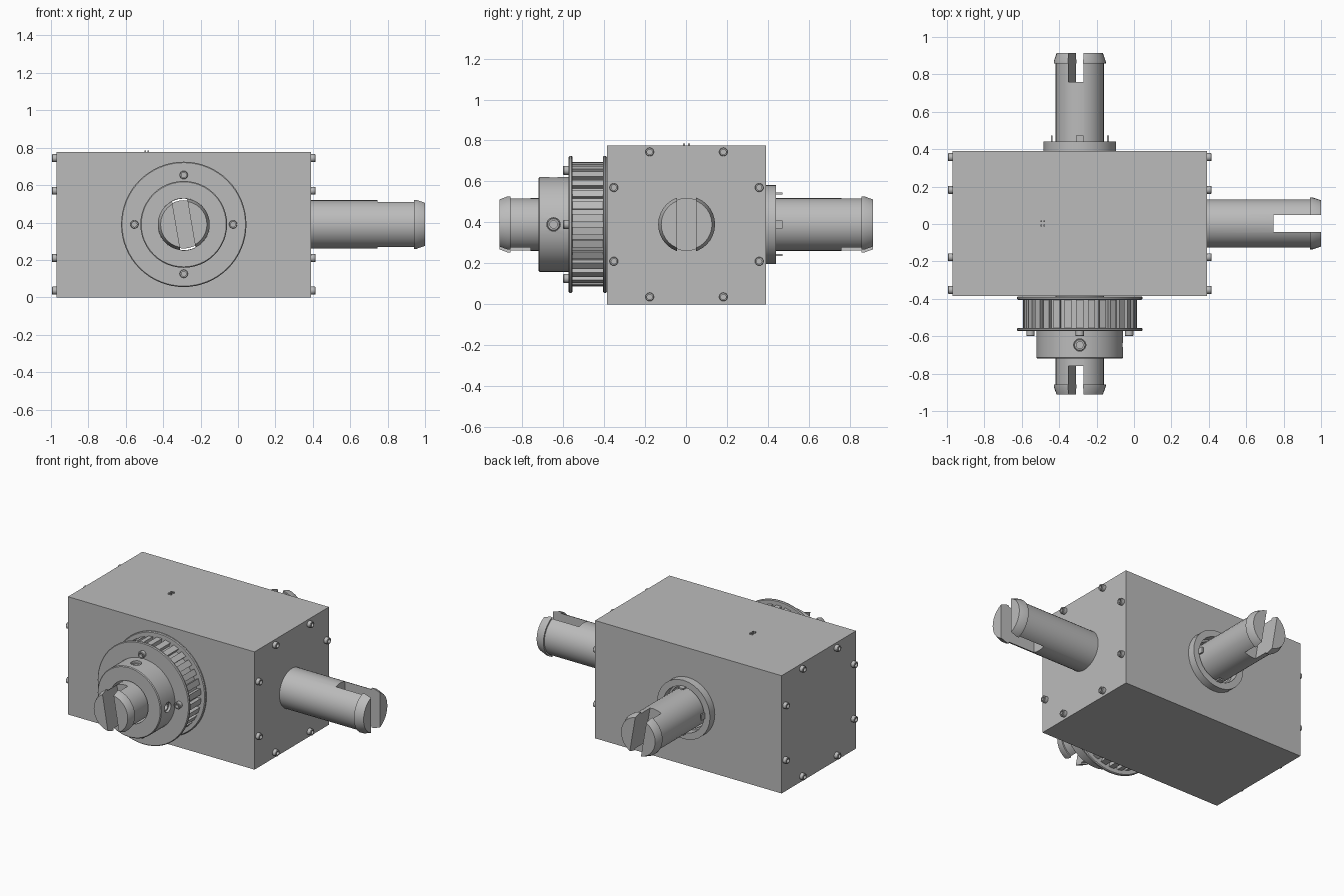
import bpy, bmesh
from math import pi, cos, sin, radians
from mathutils import Vector, Matrix

if "Cube" in bpy.data.objects:
    bpy.data.objects.remove(bpy.data.objects["Cube"], do_unlink=True)

grey = bpy.data.materials.new("light_grey")
grey.use_nodes = True
COLOUR = (0.5, 0.5, 0.5, 1)
grey.diffuse_color = COLOUR
grey.node_tree.nodes["Principled BSDF"].inputs["Base Color"].default_value = COLOUR

CX, CZ = -0.29, 0.39          # centre of the cross shaft
X, Y, Z = Vector((1, 0, 0)), Vector((0, 1, 0)), Vector((0, 0, 1))


def finish(name, bm):
    bmesh.ops.recalc_face_normals(bm, faces=bm.faces)
    mesh = bpy.data.meshes.new(name)
    bm.to_mesh(mesh)
    bm.free()
    mesh.materials.append(grey)
    ob = bpy.data.objects.new(name, mesh)
    bpy.context.collection.objects.link(ob)
    return ob


def lathe(name, profile, at, axis, sides=32, hollow=False):
    """Turn (radius, height) points around an axis; hollow joins last to first."""
    bm = bmesh.new()
    rings = [[bm.verts.new((r * cos(2 * pi * i / sides), r * sin(2 * pi * i / sides), h))
              for i in range(sides)] for r, h in profile]
    pairs = list(zip(rings, rings[1:]))
    if hollow:
        pairs.append((rings[-1], rings[0]))
    else:
        bm.faces.new(rings[0])
        bm.faces.new(rings[-1])
    for a, b in pairs:
        for i in range(sides):
            j = (i + 1) % sides
            bm.faces.new((a[i], a[j], b[j], b[i]))
    place = Matrix.Translation(at) @ axis.to_track_quat('Z', 'Y').to_matrix().to_4x4()
    bm.transform(place)
    return finish(name, bm)


def box(name, centre, size, turn=0):
    bm = bmesh.new()
    bmesh.ops.create_cube(bm, size=1)
    bm.transform(Matrix.Translation(centre) @ Matrix.Rotation(turn, 4, 'Y')
                 @ Matrix.Diagonal((*size, 1)))
    return finish(name, bm)


def cut(ob, *cutters):
    for c in cutters:
        mod = ob.modifiers.new("cut", 'BOOLEAN')
        mod.operation, mod.solver, mod.object = 'DIFFERENCE', 'EXACT', c
    bpy.context.view_layer.update()
    result = bpy.data.meshes.new_from_object(
        ob.evaluated_get(bpy.context.evaluated_depsgraph_get()))
    ob.modifiers.clear()
    ob.data = result
    for c in cutters:
        bpy.data.objects.remove(c, do_unlink=True)


def bolt(name, at, axis, r=0.021, h=0.027):
    """Socket-head screw."""
    lathe(name, [(r, 0), (r, h * 0.9), (r * 0.9, h), (r * 0.6, h), (r * 0.6, h * 0.3)],
          at, axis, 16)


# Housing with a bore for the cross shaft
housing = box("housing", (-0.29, 0.0025, 0.388), (1.36, 0.775, 0.776))
cut(housing, lathe("bore", [(0.138, -1), (0.138, 1)], (CX, 0, CZ), Y))

# Output shaft on the left end, with a slotted, flared tip
output_shaft = lathe("output_shaft", [(0.129, 0), (0.129, 0.59), (0.139, 0.59),
                     (0.139, 0.605), (0.124, 0.65)], (0.35, 0.003, CZ), X)
cut(output_shaft, box("slot", (0.995, 0.003, CZ), (0.5, 0.092, 0.5)))

# Cross shaft slotted at both ends
cross_shaft = lathe("cross_shaft", [(0.124, -0.911), (0.139, -0.87), (0.139, -0.857),
                    (0.129, -0.857), (0.129, 0.857), (0.139, 0.857), (0.139, 0.87),
                    (0.124, 0.913)], (CX, 0, CZ), Y)
cut(cross_shaft, *[box("slot", (CX, s * 0.96, CZ), (0.082, 0.4, 0.5), radians(-9.7))
                   for s in (-1, 1)])

# Bearing collar on the back, with four retaining tabs
lathe("back_collar", [(0.193, 0.385), (0.193, 0.44), (0.15, 0.44), (0.15, 0.385)],
      (CX, 0, CZ), Y, hollow=True)
for i in range(4):
    a = i * pi / 2
    box("collar_tab", (CX + 0.15 * cos(a), 0.432, CZ + 0.15 * sin(a)),
        (0.01, 0.08, 0.038), -a)

# Toothed pulley on the front
TEETH = 30
bm = bmesh.new()
outline = []
for i in range(TEETH):
    for r, f in ((0.275, -0.22), (0.305, -0.3), (0.305, 0.3), (0.275, 0.22)):
        t = 2 * pi * (i + 0.5 + f) / TEETH
        outline.append((r * cos(t), r * sin(t)))
front = [bm.verts.new((CX + x, -0.56, CZ + z)) for x, z in outline]
back = [bm.verts.new((CX + x, -0.395, CZ + z)) for x, z in outline]
inner = [[bm.verts.new((CX + 0.139 * cos(t), y, CZ + 0.139 * sin(t)))
          for t in [2 * pi * (k // 4 + (k % 4) / 4) / TEETH for k in range(4 * TEETH)]]
         for y in (-0.56, -0.395)]
loops = [front, back, inner[1], inner[0]]
for a, b in zip(loops, loops[1:] + loops[:1]):
    for i in range(len(a)):
        j = (i + 1) % len(a)
        bm.faces.new((a[i], a[j], b[j], b[i]))
finish("pulley_teeth", bm)
for y in (0.387, 0.555):
    lathe("pulley_flange", [(0.139, y), (0.33, y), (0.335, y + 0.005), (0.335, y + 0.013),
          (0.33, y + 0.018), (0.139, y + 0.018)], (CX, 0, CZ), -Y, 64, hollow=True)

# Clamping hub with two set screws
hub = lathe("pulley_hub", [(0.139, 0.565), (0.232, 0.565), (0.232, 0.715), (0.227, 0.72),
            (0.139, 0.72)], (CX, 0, CZ), -Y, 48, hollow=True)
hub_centre = Vector((CX, -0.647, CZ))
cut(hub, *[lathe("screw_hole", [(0.033, 0.19), (0.033, 0.3)], hub_centre, d, 20)
           for d in (X, Z)])
for d in (X, Z):
    bolt("set_screw", hub_centre + d * 0.188, d, 0.031, 0.03)

# Screws on the pulley face
for i in range(4):
    a = i * pi / 2
    bolt("pulley_screw", (CX + 0.264 * cos(a), -0.57, CZ + 0.264 * sin(a)), -Y, 0.022, 0.03)

# Cover screws on both ends
for side, x in ((1, 0.388), (-1, -0.968)):
    for sy in (-1, 1):
        for sz in (-1, 1):
            for dy, dz in ((0.18, 0.354), (0.355, 0.18)):
                bolt("cover_screw", (x, 0.0025 + sy * dy, 0.39 + sz * dz), X * side)

# Tiny vent pins on the top
for dx in (-0.007, 0.007):
    for dy in (-0.012, 0.012):
        box("vent_pin", (-0.488 + dx, 0.003 + dy, 0.779), (0.008, 0.01, 0.014))

# Smooth round surfaces, keep edges crisp
for ob in bpy.context.scene.objects:
    ob.select_set(ob.type == 'MESH')
bpy.context.view_layer.objects.active = housing
bpy.ops.object.shade_smooth_by_angle(angle=radians(25))
